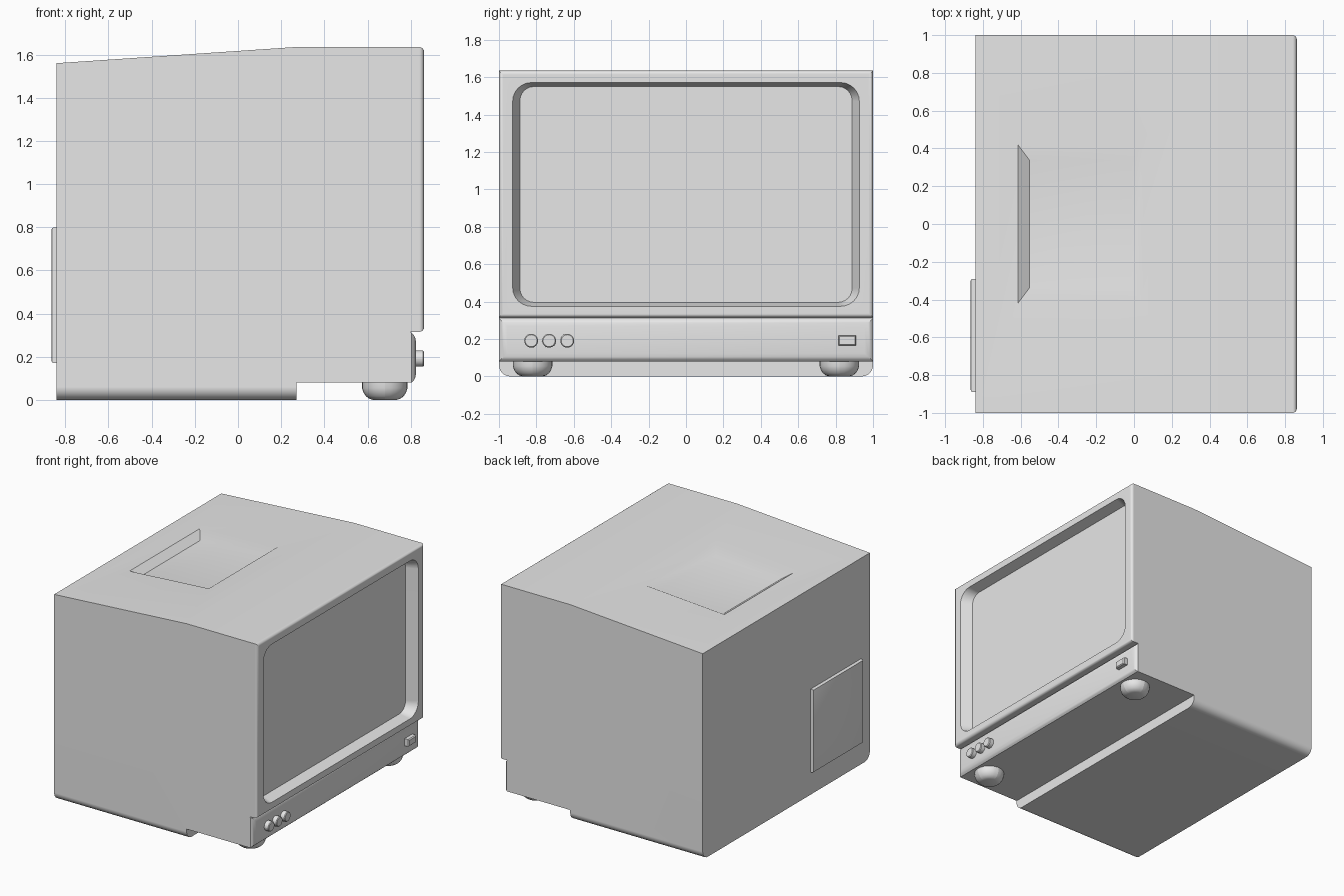
import bpy, bmesh, math
from mathutils import Vector

cube = bpy.data.objects.get("Cube")
if cube:
    bpy.data.objects.remove(cube, do_unlink=True)

grey = bpy.data.materials.new("plain grey")
grey.use_nodes = True
COLOUR = (0.8, 0.8, 0.8, 1)
grey.diffuse_color = COLOUR
grey.node_tree.nodes["Principled BSDF"].inputs["Base Color"].default_value = COLOUR


def finish(name, bm):
    bmesh.ops.recalc_face_normals(bm, faces=bm.faces)
    mesh = bpy.data.meshes.new(name)
    bm.to_mesh(mesh)
    bm.free()
    mesh.materials.append(grey)
    ob = bpy.data.objects.new(name, mesh)
    bpy.context.collection.objects.link(ob)
    return ob


def smooth(ob, angle=35):
    bpy.ops.object.select_all(action='DESELECT')
    ob.select_set(True)
    bpy.context.view_layer.objects.active = ob
    bpy.ops.object.shade_smooth_by_angle(angle=math.radians(angle))


def rounded_rect(half_a, half_b, r, steps=6):
    """Outline of a rectangle with rounded corners, or sharp ones if r is 0."""
    if r == 0:
        return [(half_a, half_b), (-half_a, half_b), (-half_a, -half_b), (half_a, -half_b)]
    pts = []
    for k, (sa, sb) in enumerate([(1, 1), (-1, 1), (-1, -1), (1, -1)]):
        for i in range(steps + 1):
            t = math.pi / 2 * (k + i / steps)
            pts.append((sa * (half_a - r) + r * math.cos(t),
                        sb * (half_b - r) + r * math.sin(t)))
    return pts


def loft(name, axis, centre, rings, slope=0):
    """Join outlines (depth, half a, half b, corner radius) stacked along an axis."""
    bm = bmesh.new()
    loops = []
    for depth, ha, hb, r in rings:
        loop = []
        for a, b in rounded_rect(ha, hb, r):
            a, b = a + centre[0], b + centre[1]
            co = (depth, a, b) if axis == 'x' else (a, b, depth + slope * a)
            loop.append(bm.verts.new(co))
        loops.append(loop)
    for lo, hi in zip(loops, loops[1:]):
        for i in range(len(lo)):
            j = (i + 1) % len(lo)
            bm.faces.new((lo[i], lo[j], hi[j], hi[i]))
    bm.faces.new(loops[0])
    bm.faces.new(loops[-1])
    return finish(name, bm)


def cut(ob, cutter):
    mod = ob.modifiers.new("cut", 'BOOLEAN')
    mod.object = cutter
    mod.solver = 'EXACT'
    bpy.context.view_layer.objects.active = ob
    bpy.ops.object.modifier_apply(modifier=mod.name)
    bpy.data.objects.remove(cutter, do_unlink=True)


# Housing: side profile with sloped roof and stepped underside, extruded across
BACK, STEP, FRONT, ROOF = -0.84, 0.27, 0.862, 1.635
profile = [(BACK, 0), (STEP, 0), (STEP, 0.08), (0.8, 0.08), (0.8, 0.315),
           (FRONT, 0.315), (FRONT, ROOF), (STEP, ROOF), (BACK, 1.56)]
bm = bmesh.new()
side = bm.faces.new([bm.verts.new((x, -1, z)) for x, z in profile])
ext = bmesh.ops.extrude_face_region(bm, geom=[side])
bmesh.ops.translate(bm, vec=Vector((0, 2, 0)),
                    verts=[v for v in ext["geom"] if isinstance(v, bmesh.types.BMVert)])
bmesh.ops.recalc_face_normals(bm, faces=bm.faces)


def bevel_edges(rule, width, segments):
    edges = [e for e in bm.edges if all(rule(v.co) for v in e.verts)]
    bmesh.ops.bevel(bm, geom=edges, offset=width, segments=segments,
                    profile=0.5, affect='EDGES')


bevel_edges(lambda c: c.x > FRONT - 0.001, 0.022, 4)
bm.edges.ensure_lookup_table()
keel = [e for e in bm.edges if all(v.co.z < 0.001 for v in e.verts)
        and abs(e.verts[0].co.x - e.verts[1].co.x) > 0.5]
bmesh.ops.bevel(bm, geom=keel, offset=0.06, segments=6, profile=0.5, affect='EDGES')
housing = finish("housing", bm)

# Screen recess with a slanted rim, and the shallow recess in the roof
cut(housing, loft("screen_cutter", 'x', (0, 0.973),
                  [(0.782, 0.888, 0.577, 0.075), (0.862, 0.927, 0.598, 0.1),
                   (0.9, 0.927, 0.598, 0.1)]))
slope = (ROOF - 1.56) / (STEP - BACK)
roof = 1.56 - slope * BACK
cut(housing, loft("roof_cutter", 'z', (-0.283, 0),
                  [(roof - 0.045, 0.27, 0.338, 0), (roof, 0.332, 0.42, 0),
                   (roof + 0.05, 0.332, 0.42, 0)], slope))
smooth(housing)
normals = housing.modifiers.new("flat panels", 'WEIGHTED_NORMAL')
normals.keep_sharp = True

# Control strip with rounded front edges
smooth(loft("control_strip", 'x', (0, 0.196),
            [(0.79, 1, 0.116, 0), (0.803, 1, 0.116, 0), (0.814, 0.99, 0.106, 0),
             (0.821, 0.975, 0.092, 0), (0.825, 0.955, 0.072, 0)]))

# Three round knobs
for i, y in enumerate((-0.828, -0.732, -0.635)):
    r = 0.037
    smooth(loft(f"knob_{i + 1}", 'x', (y, 0.191),
                [(0.81, r, r, r), (0.857, r, r, r), (0.862, r - 0.005, r - 0.005, r - 0.005)]))

# Power button
loft("power_button", 'x', (0.862, 0.193),
     [(0.81, 0.047, 0.027, 0), (0.853, 0.047, 0.027, 0), (0.86, 0.041, 0.021, 0)])

# Rear cover plate
smooth(loft("rear_cover", 'x', (-0.59, 0.485),
            [(-0.83, 0.3, 0.314, 0), (-0.854, 0.3, 0.314, 0),
             (-0.862, 0.296, 0.31, 0), (-0.865, 0.288, 0.302, 0)]))

# Rounded front feet
for side_name, y in (("left", 0.82), ("right", -0.82)):
    rings = [(0.09, 0.106), (0.055, 0.106), (0.035, 0.099), (0.018, 0.088),
             (0.006, 0.073), (0, 0.055)]
    smooth(loft(f"{side_name}_foot", 'z', (0.68, y), [(z, r, r, r) for z, r in rings]), 50)
